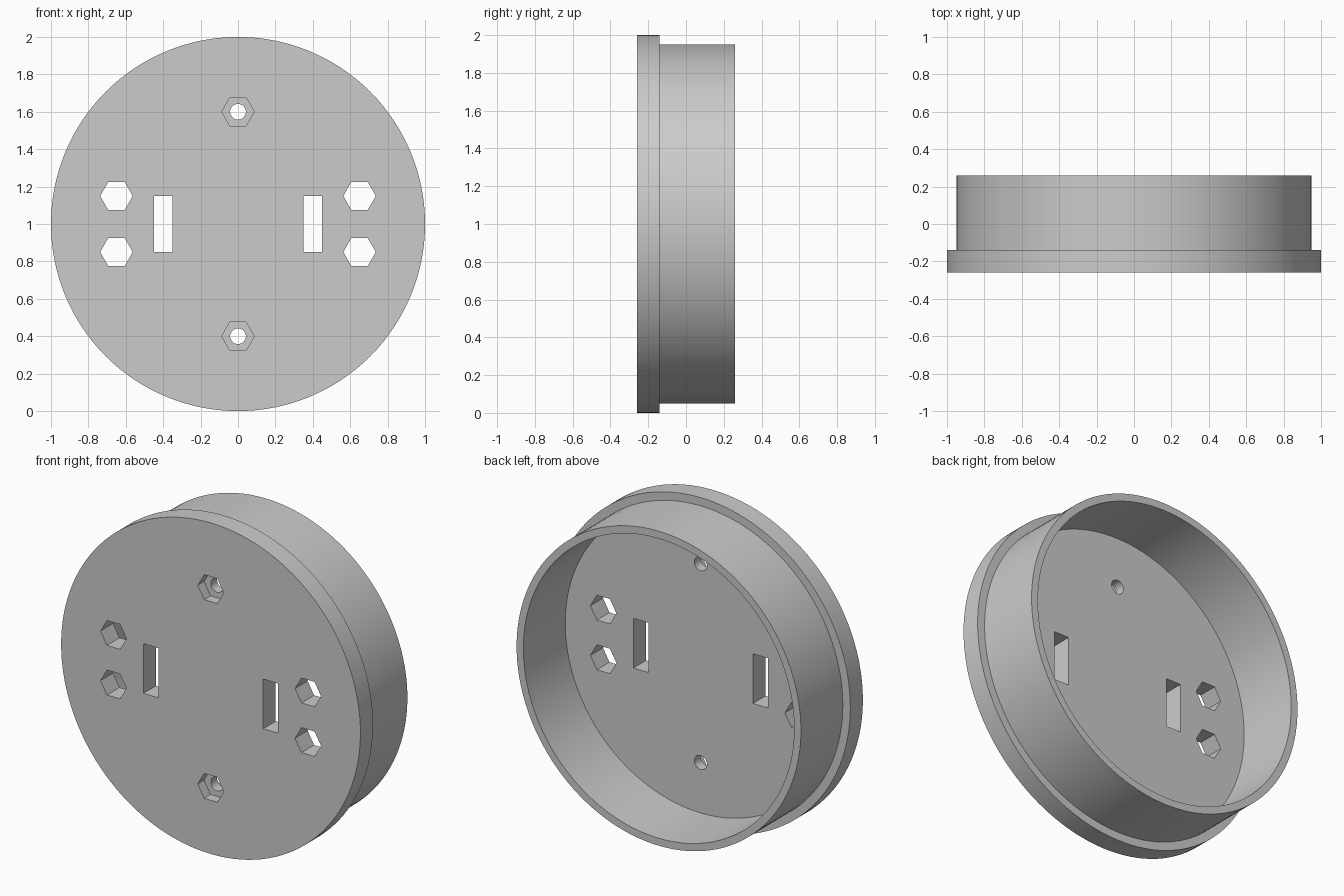
import bpy
import bmesh
from math import pi, cos, sin
from mathutils import Matrix, Vector

if "Cube" in bpy.data.objects:
    bpy.data.objects.remove(bpy.data.objects["Cube"])

FRONT, STEP, BACK = -0.26, -0.14, 0.26
POCKET = -0.20
AXIS = Vector((0, 0, 1))

grey = bpy.data.materials.new("plain_grey")
grey.use_nodes = True
grey.diffuse_color = (0.6, 0.6, 0.6, 1)
grey.node_tree.nodes["Principled BSDF"].inputs["Base Color"].default_value = (0.6, 0.6, 0.6, 1)


def make_object(name, bm):
    bmesh.ops.recalc_face_normals(bm, faces=bm.faces)
    mesh = bpy.data.meshes.new(name)
    bm.to_mesh(mesh)
    bm.free()
    mesh.materials.append(grey)
    obj = bpy.data.objects.new(name, mesh)
    bpy.context.collection.objects.link(obj)
    return obj


def add_prism(bm, outline, y0, y1):
    """Extrude an (x, z) outline along y."""
    face = bm.faces.new([bm.verts.new((x, y0, z)) for x, z in outline])
    geom = bmesh.ops.extrude_face_region(bm, geom=[face])["geom"]
    moved = [v for v in geom if isinstance(v, bmesh.types.BMVert)]
    bmesh.ops.translate(bm, verts=moved, vec=(0, y1 - y0, 0))


def polygon(x, z, radius, sides):
    return [(x + radius * cos(2 * pi * i / sides), z + radius * sin(2 * pi * i / sides))
            for i in range(sides)]


# Flanged cap: a stepped cup profile (radius, y) turned around the y axis
profile = [(0, FRONT), (1, FRONT), (1, STEP), (0.95, STEP),
           (0.95, BACK), (0.905, BACK), (0.905, STEP), (0, STEP)]
bm = bmesh.new()
verts = [bm.verts.new((r, y, 1)) for r, y in profile]
edges = [bm.edges.new(pair) for pair in zip(verts, verts[1:])]
bmesh.ops.spin(bm, geom=verts + edges, cent=AXIS, axis=(0, 1, 0),
               angle=2 * pi, steps=128, use_duplicate=False)
bmesh.ops.remove_doubles(bm, verts=bm.verts, dist=0.0001)
bmesh.ops.dissolve_limit(bm, angle_limit=0.01, verts=bm.verts, edges=bm.edges)
cap = make_object("flanged_cap", bm)

# Openings right through the plate: slots, hexagons and bolt holes
bm = bmesh.new()
for side in (-1, 1):
    x = 0.4 * side
    add_prism(bm, [(x - 0.05, 0.85), (x + 0.05, 0.85), (x + 0.05, 1.15), (x - 0.05, 1.15)],
              FRONT - 0.1, STEP + 0.1)
    for z in (0.85, 1.15):
        add_prism(bm, polygon(0.65 * side, z, 0.087, 6), FRONT - 0.1, STEP + 0.1)
for z in (0.4, 1.6):
    add_prism(bm, polygon(0, z, 0.042, 32), FRONT - 0.1, STEP + 0.1)
through_cutter = make_object("through_cutter", bm)

# Nut pockets sunk halfway into the front
bm = bmesh.new()
for z in (0.4, 1.6):
    add_prism(bm, polygon(0, z, 0.087, 6), FRONT - 0.1, POCKET)
pocket_cutter = make_object("pocket_cutter", bm)

for cutter in (pocket_cutter, through_cutter):
    bpy.context.view_layer.objects.active = cap
    mod = cap.modifiers.new(cutter.name, "BOOLEAN")
    mod.operation = "DIFFERENCE"
    mod.solver = "EXACT"
    mod.object = cutter
    bpy.ops.object.modifier_apply(modifier=mod.name)
    bpy.data.objects.remove(cutter)

# Smooth walls with crisp edges
bpy.ops.object.select_all(action="DESELECT")
cap.select_set(True)
bpy.context.view_layer.objects.active = cap
bpy.ops.object.shade_smooth_by_angle(angle=pi / 6)
